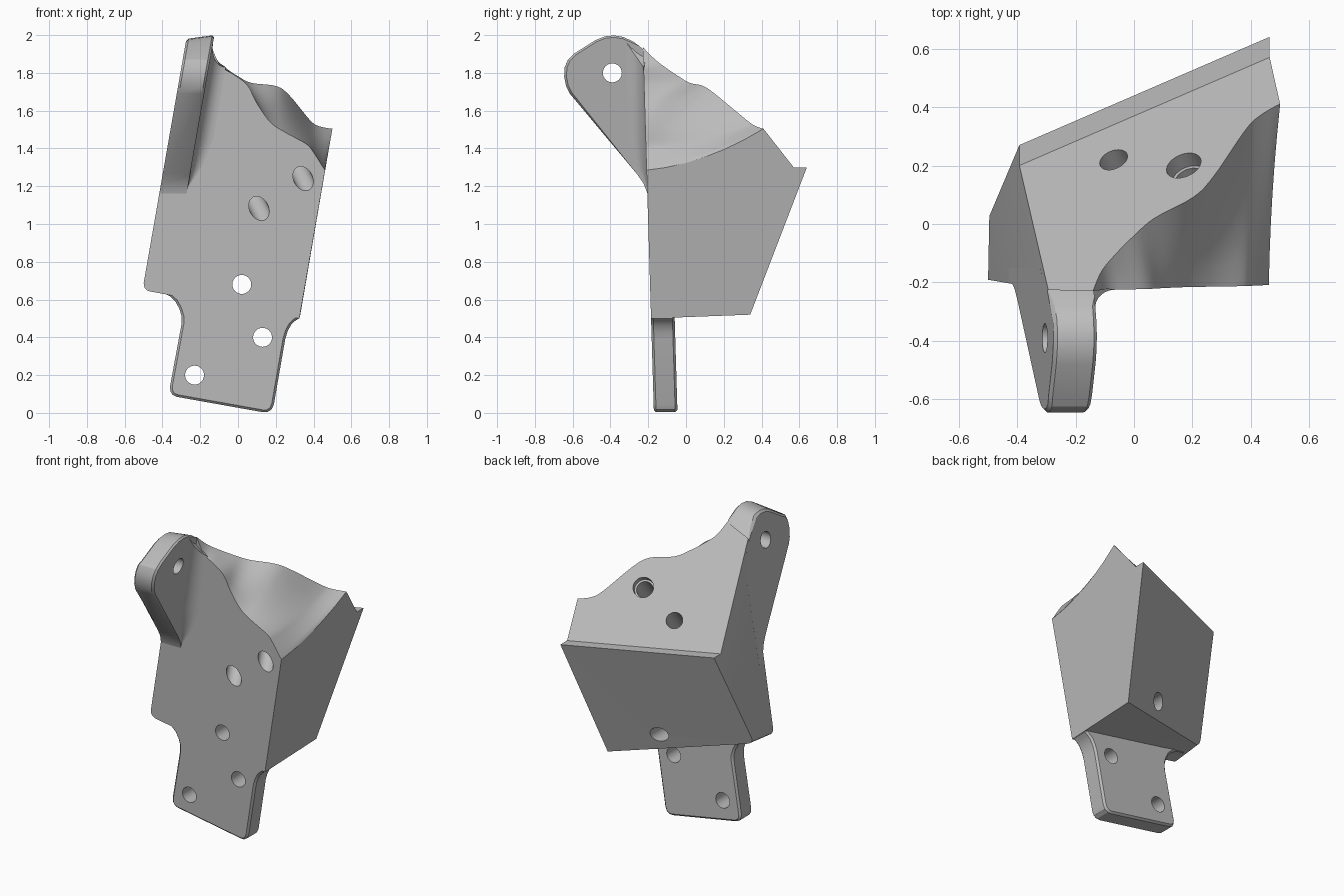
import bpy, bmesh, math
from mathutils import Vector

if "Cube" in bpy.data.objects:
    bpy.data.objects.remove(bpy.data.objects["Cube"])

metal = bpy.data.materials.new("grey_metal")
metal.diffuse_color = (0.5, 0.5, 0.5, 1)
metal.use_nodes = True
metal.node_tree.nodes["Principled BSDF"].inputs["Base Color"].default_value = metal.diffuse_color


# Main planes of the leaning bracket
def front(x, z, d=0.0):
    return Vector((x, -0.17 - 0.03 * z + d, z))

def top(x, y):
    return Vector((x, y, 1.3 + (0.37 + 0.43 * x - y) / 0.85))

def left_x(z):
    return -0.62 + 0.175 * z

def right_x(z):
    return 0.235 + 0.176 * z

def ear_x(z):
    return -0.475 + 0.175 * z


def finish(bm, name):
    bmesh.ops.recalc_face_normals(bm, faces=bm.faces)
    me = bpy.data.meshes.new(name)
    bm.to_mesh(me)
    bm.free()
    ob = bpy.data.objects.new(name, me)
    bpy.context.collection.objects.link(ob)
    me.materials.append(metal)
    return ob

def activate(ob):
    bpy.ops.object.select_all(action='DESELECT')
    ob.select_set(True)
    bpy.context.view_layer.objects.active = ob

def smooth(ob):
    activate(ob)
    bpy.ops.object.shade_smooth_by_angle(angle=math.radians(30))

def drill(ob, a, b, r):
    """Cut a round hole from point a to point b."""
    a, b = Vector(a), Vector(b)
    d = b - a
    bm = bmesh.new()
    bmesh.ops.create_cone(bm, cap_ends=True, segments=40, radius1=r, radius2=r, depth=d.length)
    bm.transform(d.to_track_quat('Z', 'Y').to_matrix().to_4x4())
    bmesh.ops.translate(bm, verts=bm.verts, vec=(a + b) / 2)
    rod = finish(bm, "hole_cutter")
    rod.hide_render = True
    activate(ob)
    m = ob.modifiers.new("hole", 'BOOLEAN')
    m.operation, m.solver, m.object = 'DIFFERENCE', 'EXACT', rod
    bpy.ops.object.modifier_apply(modifier=m.name)
    bpy.data.objects.remove(rod)

def spline(pts, n=5):
    out = []
    for i in range(len(pts) - 1):
        p0, p1, p2 = pts[max(i - 1, 0)], pts[i], pts[i + 1]
        p3 = pts[min(i + 2, len(pts) - 1)]
        for k in range(n):
            t = k / n
            out.append(0.5 * (2 * p1 + (p2 - p0) * t + (2 * p0 - 5 * p1 + 4 * p2 - p3) * t * t
                              + (3 * p1 - p0 - 3 * p2 + p3) * t ** 3))
    return out + [pts[-1].copy()]


# Body block with a wavy scooped top
back_edge = [(.497, .41), (.43, .37), (.38, .32), (.27, .16), (.20, .09),
             (.07, .02), (0, -.04), (-.06, -.10), (-.11, -.16)]
front_edge = [(.46, 1.285), (.40, 1.38), (.36, 1.425), (.25, 1.485), (.17, 1.54),
              (.10, 1.64), (.05, 1.735), (-.02, 1.79), (-.09, 1.835)]
apex = front(-.14, 1.935)
P = spline([top(*p) for p in back_edge] + [apex])
Q = spline([front(*q) for q in front_edge] + [apex])
COLS = 6
bm = bmesh.new()
V = lambda p: bm.verts.new(p)
grid = []
for i, (q, p) in enumerate(zip(Q[:-1], P[:-1])):
    sag = 0.04 * (1 - i / (len(P) - 1)) ** 2
    row = []
    for k in range(COLS + 1):
        t = k / COLS
        c = q.lerp(p, t)
        c.z -= sag * 4 * t * (1 - t)
        if i == 0:
            c.x = right_x(c.z)
        row.append(V(c))
    grid.append(row)
tip = V(apex)
for a, b in zip(grid, grid[1:]):
    for k in range(COLS):
        bm.faces.new((a[k], a[k + 1], b[k + 1], b[k]))
for k in range(COLS):
    bm.faces.new((grid[-1][k], grid[-1][k + 1], tip))
flb, frb = V(front(-.506, .65)), V(front(.325, .50))
brb, blb = V((.33, .34, .52)), V((-.502, .01, .67))
lip_r, lip_l = V((.464, .64, 1.30)), V((-.392, .27, 1.30))
in_r, in_l = V((.464, .57, 1.30)), V((-.392, .20, 1.30))
flt = V(front(left_x(1.868), 1.868))
bm.faces.new([flb, frb] + [r[0] for r in grid] + [tip, flt])
bm.faces.new([in_l, in_r] + [r[-1] for r in grid] + [tip, flt])
bm.faces.new([flb, flt, in_l, lip_l, blb])
bm.faces.new([frb, brb, lip_r, in_r] + grid[0][::-1])
bm.faces.new([brb, blb, lip_l, lip_r])
bm.faces.new([lip_l, lip_r, in_r, in_l])
bm.faces.new([flb, frb, brb, blb])
edge = bm.edges.get((flb, blb))
bmesh.ops.bevel(bm, geom=[edge], offset=0.04, segments=4, profile=0.5, affect='EDGES')
body = finish(bm, "body")

# Body holes: one straight, two square to the sloping top
drill(body, (.02, -.5, .68), (.02, .9, .68), .05)
n = Vector((-.43, 1, .85)).normalized()
for x, y, r in ((-.07, .22, .05), (.17, .20, .05)):
    c = top(x, y)
    drill(body, c - n * 0.95, c + n * 0.25, r)
c = top(.17, .20)
drill(body, c - n * 0.06, c + n * 0.25, .062)
smooth(body)

# Lower mounting plate with filleted neck
outline = [(-.45, .645), (-.42, .641), (-.39, .633), (-.36, .617), (-.33, .588), (-.31, .55),
           (-.298, .51), (-.299, .47), (-.36, .14), (-.358, .115), (-.347, .096), (-.325, .085),
           (.13, .004), (.155, .004), (.178, .018), (.19, .045), (.25, .39), (.262, .43),
           (.28, .465), (.30, .485), (.322, .50), (.322, .53), (-.43, .67)]
bm = bmesh.new()
f = [bm.verts.new(front(x, z)) for x, z in outline]
b = [bm.verts.new(front(x, z, 0.125)) for x, z in outline]
bm.faces.new(f)
bm.faces.new(b)
for i in range(len(f)):
    j = (i + 1) % len(f)
    bm.faces.new((f[i], f[j], b[j], b[i]))
bmesh.ops.recalc_face_normals(bm, faces=bm.faces)
rim = [e for e in bm.edges if all(v in f for v in e.verts) or all(v in b for v in e.verts)]
bmesh.ops.bevel(bm, geom=rim, offset=0.012, segments=1, affect='EDGES')
plate = finish(bm, "mounting_plate")
for x, z in ((.13, .40), (-.23, .20)):
    drill(plate, (x, -.5, z), (x, .3, z), .05)
smooth(plate)

# Ear with rounded end; None means the point lies on the sloping top
profile = [(-.188, 1.10), (-.207, 1.17), (-.225, 1.215), (-.26, 1.265), (-.615, 1.69), (-.635, 1.73),
           (-.645, 1.78), (-.642, 1.83), (-.625, 1.87), (-.59, 1.905), (-.48, 1.975), (-.43, 1.995),
           (-.38, 2.0), (-.33, 1.992), (-.28, None), (-.21, None), (-.15, 1.7), (-.15, 1.1)]
bm = bmesh.new()
sides = []
for fx, a, drop in ((left_x, -.62, .02), (ear_x, -.475, 0)):
    ring = []
    for y, z in profile:
        if z is None:
            z = min((1.475 + .43 * a - y) / .775, 1.97)
        elif z > 1.9:
            z -= drop
        ring.append(bm.verts.new((fx(z), y, z)))
    bm.faces.new(ring)
    sides.append(ring)
l, r = sides
for i in range(len(l)):
    j = (i + 1) % len(l)
    bm.faces.new((l[i], l[j], r[j], r[i]))
bmesh.ops.recalc_face_normals(bm, faces=bm.faces)
rim = [e for e in bm.edges if all(v.co.y < -.25 for v in e.verts)
       and (all(v in l for v in e.verts) or all(v in r for v in e.verts))]
bmesh.ops.bevel(bm, geom=rim, offset=0.012, segments=1, affect='EDGES')
ear = finish(bm, "ear")
drill(ear, (-.8, -.39, 1.80), (.3, -.39, 1.80), .05)
smooth(ear)

# Concave fillet between the ear and the front face
bm = bmesh.new()
rings = []
for z, rad, fall in ((1.2, .004, 0), (1.3, .055, 0), (1.45, .09, 0), (1.965, .09, .135)):
    ring = []
    for k in range(9):
        t = math.pi / 2 * k / 8
        zz = z - fall * math.sin(t)
        ring.append(bm.verts.new(front(ear_x(zz) + rad * (1 - math.cos(t)), zz, rad * (math.sin(t) - 1))))
    zz = z - fall * 0.5
    ring.append(bm.verts.new(front(ear_x(zz) - .02, zz, .02)))
    rings.append(ring)
for a, b in zip(rings, rings[1:]):
    for i in range(10):
        j = (i + 1) % 10
        bm.faces.new((a[i], a[j], b[j], b[i]))
bm.faces.new(rings[0])
bm.faces.new(rings[-1])
smooth(finish(bm, "ear_fillet"))
